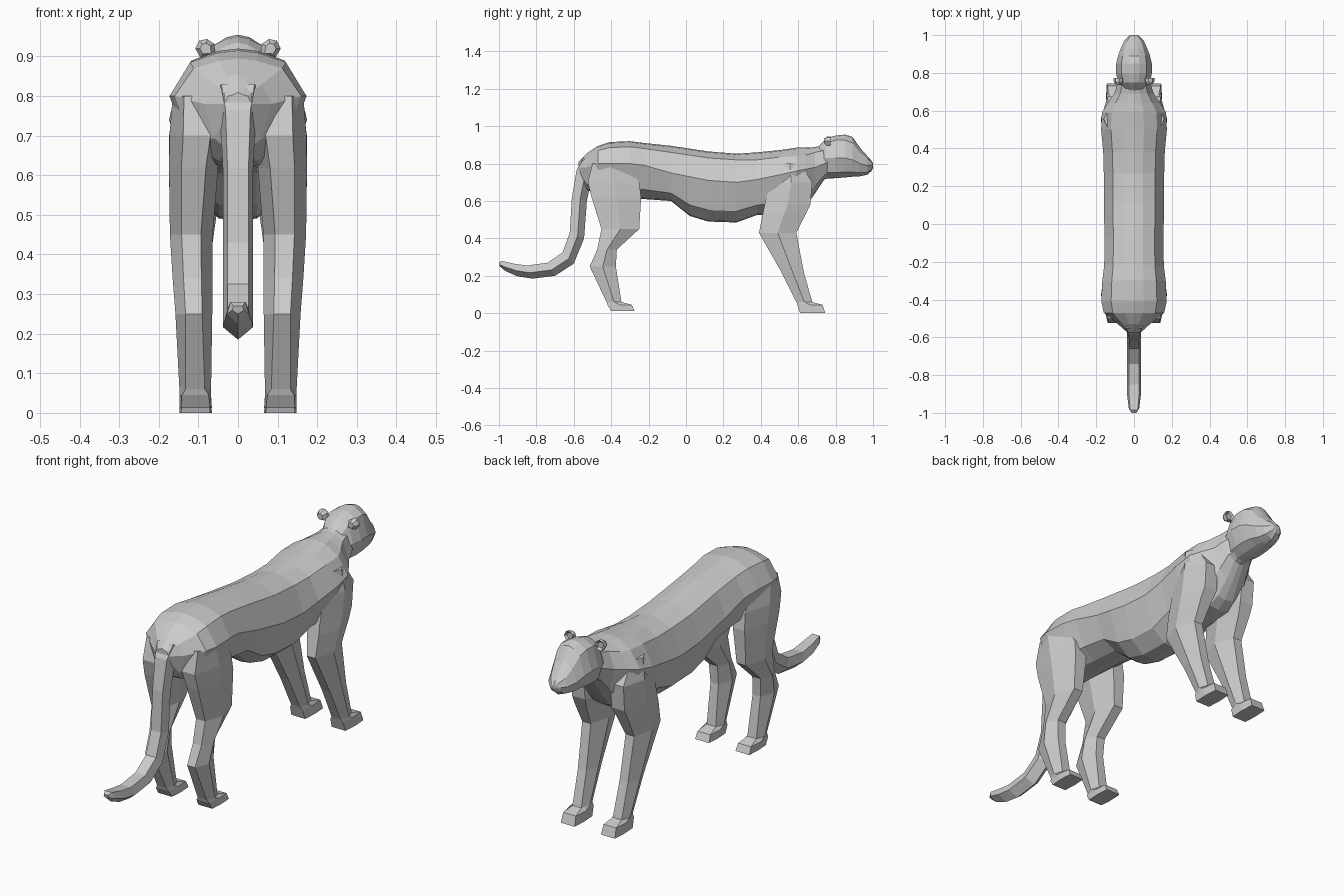
import bpy, bmesh

fur = bpy.data.materials.new("grey fur")
fur.diffuse_color = (0.6, 0.6, 0.6, 1)


def loft(name, rings, mirror=False):
    """Skin equal-length point rings, cap both ends, optionally mirror across x."""
    bm = bmesh.new()
    loops = [[bm.verts.new(p) for p in ring] for ring in rings]
    for a, b in zip(loops, loops[1:]):
        n = len(a)
        for i in range(n):
            j = (i + 1) % n
            bm.faces.new((a[i], a[j], b[j], b[i]))
    bm.faces.new(loops[0])
    bm.faces.new(loops[-1])
    bmesh.ops.recalc_face_normals(bm, faces=bm.faces)
    me = bpy.data.meshes.new(name)
    bm.to_mesh(me)
    bm.free()
    me.materials.append(fur)
    ob = bpy.data.objects.new(name, me)
    bpy.context.collection.objects.link(ob)
    if mirror:
        ob.modifiers.new("mirror", 'MIRROR').use_axis[0] = True
    return ob


def symmetric(half):
    """Complete a right-half outline that starts and ends on the centre line."""
    return half + [(-x, y, z) for x, y, z in half[-2:0:-1]]


def body_ring(y, top, crease, mid, bottom, w):
    low = mid + (bottom - mid) * 0.72
    return symmetric([(0, y, top), (0.3 * w, y, top - 0.006), (0.7 * w, y, crease),
                      (w, y, mid), (0.72 * w, y, low), (0.3 * w, y, bottom + 0.006),
                      (0, y, bottom)])


# Body: rump to neck (y, top, crease, mid, bottom, half width)
body = [
    (-0.575, 0.81, 0.80, 0.78, 0.74, 0.035),
    (-0.53, 0.855, 0.83, 0.78, 0.66, 0.085),
    (-0.47, 0.895, 0.87, 0.80, 0.63, 0.16),
    (-0.41, 0.915, 0.885, 0.80, 0.62, 0.173),
    (-0.30, 0.92, 0.89, 0.80, 0.615, 0.168),
    (-0.22, 0.91, 0.88, 0.79, 0.61, 0.158),
    (-0.08, 0.895, 0.86, 0.75, 0.60, 0.155),
    (0.02, 0.88, 0.845, 0.73, 0.52, 0.158),
    (0.12, 0.865, 0.83, 0.71, 0.49, 0.16),
    (0.27, 0.853, 0.82, 0.70, 0.485, 0.16),
    (0.38, 0.86, 0.82, 0.715, 0.525, 0.163),
    (0.50, 0.872, 0.835, 0.74, 0.53, 0.174),
    (0.59, 0.885, 0.84, 0.76, 0.54, 0.17),
    (0.64, 0.885, 0.845, 0.77, 0.57, 0.14),
    (0.69, 0.888, 0.86, 0.78, 0.64, 0.105),
    (0.74, 0.90, 0.87, 0.80, 0.715, 0.088),
    (0.79, 0.91, 0.88, 0.82, 0.73, 0.06),
]
loft("body", [body_ring(*s) for s in body])

# Head: skull to muzzle, same section style
head = [
    (0.70, 0.885, 0.86, 0.81, 0.74, 0.06),
    (0.75, 0.935, 0.91, 0.83, 0.72, 0.085),
    (0.80, 0.95, 0.925, 0.83, 0.722, 0.095),
    (0.85, 0.955, 0.925, 0.83, 0.726, 0.094),
    (0.89, 0.943, 0.91, 0.82, 0.73, 0.085),
    (0.93, 0.885, 0.86, 0.80, 0.732, 0.07),
    (0.97, 0.84, 0.825, 0.79, 0.74, 0.052),
    (0.992, 0.815, 0.81, 0.79, 0.76, 0.032),
    (1.0, 0.80, 0.797, 0.79, 0.778, 0.018),
]
loft("head", [body_ring(*s) for s in head])


# Ears: small rounded cups
def ear_ring(y, scale):
    outline = [(-0.026, -0.022), (-0.022, 0.012), (-0.004, 0.024),
               (0.016, 0.02), (0.026, 0.0), (0.012, -0.024)]
    return [(0.082 + x * scale, y, 0.92 + z * scale) for x, z in outline]


loft("ear", [ear_ring(0.738, 0.55), ear_ring(0.755, 1), ear_ring(0.772, 1),
             ear_ring(0.762, 0.6)], mirror=True)


# Legs: six-sided rings (z, back y, front y, inner x, outer x, end squareness)
def leg_ring(z, back, front, xi, xo, sq):
    mid, c, h = (back + front) / 2, (xi + xo) / 2, (xo - xi) / 2
    return [(c - h * sq, back, z), (c + h * sq, back, z), (xo, mid, z),
            (c + h * sq, front, z), (c - h * sq, front, z), (xi, mid, z)]


hind = [
    (0.80, -0.50, -0.32, 0.05, 0.165, 0.5),
    (0.70, -0.525, -0.25, 0.035, 0.173, 0.5),
    (0.62, -0.505, -0.24, 0.05, 0.174, 0.5),
    (0.45, -0.452, -0.25, 0.064, 0.172, 0.45),
    (0.34, -0.475, -0.37, 0.065, 0.165, 0.45),
    (0.25, -0.515, -0.375, 0.065, 0.158, 0.45),
    (0.06, -0.425, -0.345, 0.068, 0.148, 0.6),
    (0.045, -0.42, -0.29, 0.068, 0.148, 0.85),
    (0.012, -0.40, -0.275, 0.066, 0.148, 0.9),
]
loft("hind_leg", [leg_ring(*s) for s in hind], mirror=True)

fore = [
    (0.80, 0.50, 0.61, 0.06, 0.16, 0.5),
    (0.70, 0.45, 0.675, 0.04, 0.174, 0.5),
    (0.58, 0.42, 0.665, 0.035, 0.174, 0.5),
    (0.53, 0.41, 0.64, 0.05, 0.172, 0.5),
    (0.43, 0.39, 0.59, 0.064, 0.166, 0.45),
    (0.22, 0.51, 0.63, 0.066, 0.155, 0.5),
    (0.06, 0.59, 0.675, 0.068, 0.146, 0.6),
    (0.045, 0.595, 0.73, 0.068, 0.146, 0.85),
    (0.0, 0.61, 0.745, 0.066, 0.148, 0.9),
]
loft("front_leg", [leg_ring(*s) for s in fore], mirror=True)


# Tail: five-cornered rings between outer and inner edge points, keel underneath
def tail_ring(oy, oz, iy, iz, w):
    my, mz = oy + (iy - oy) * 0.55, oz + (iz - oz) * 0.55
    return [(-0.7 * w, oy, oz), (0.7 * w, oy, oz), (w, my, mz),
            (0, iy, iz), (-w, my, mz)]


tail = [
    (-0.55, 0.83, -0.46, 0.78, 0.06),
    (-0.585, 0.765, -0.50, 0.74, 0.045),
    (-0.61, 0.62, -0.53, 0.60, 0.038),
    (-0.622, 0.43, -0.545, 0.40, 0.038),
    (-0.66, 0.325, -0.60, 0.265, 0.038),
    (-0.74, 0.27, -0.70, 0.20, 0.038),
    (-0.85, 0.255, -0.82, 0.185, 0.038),
    (-0.92, 0.265, -0.90, 0.197, 0.036),
    (-0.985, 0.28, -0.965, 0.225, 0.028),
    (-1.0, 0.27, -0.995, 0.25, 0.015),
]
loft("tail", [tail_ring(*s) for s in tail])
